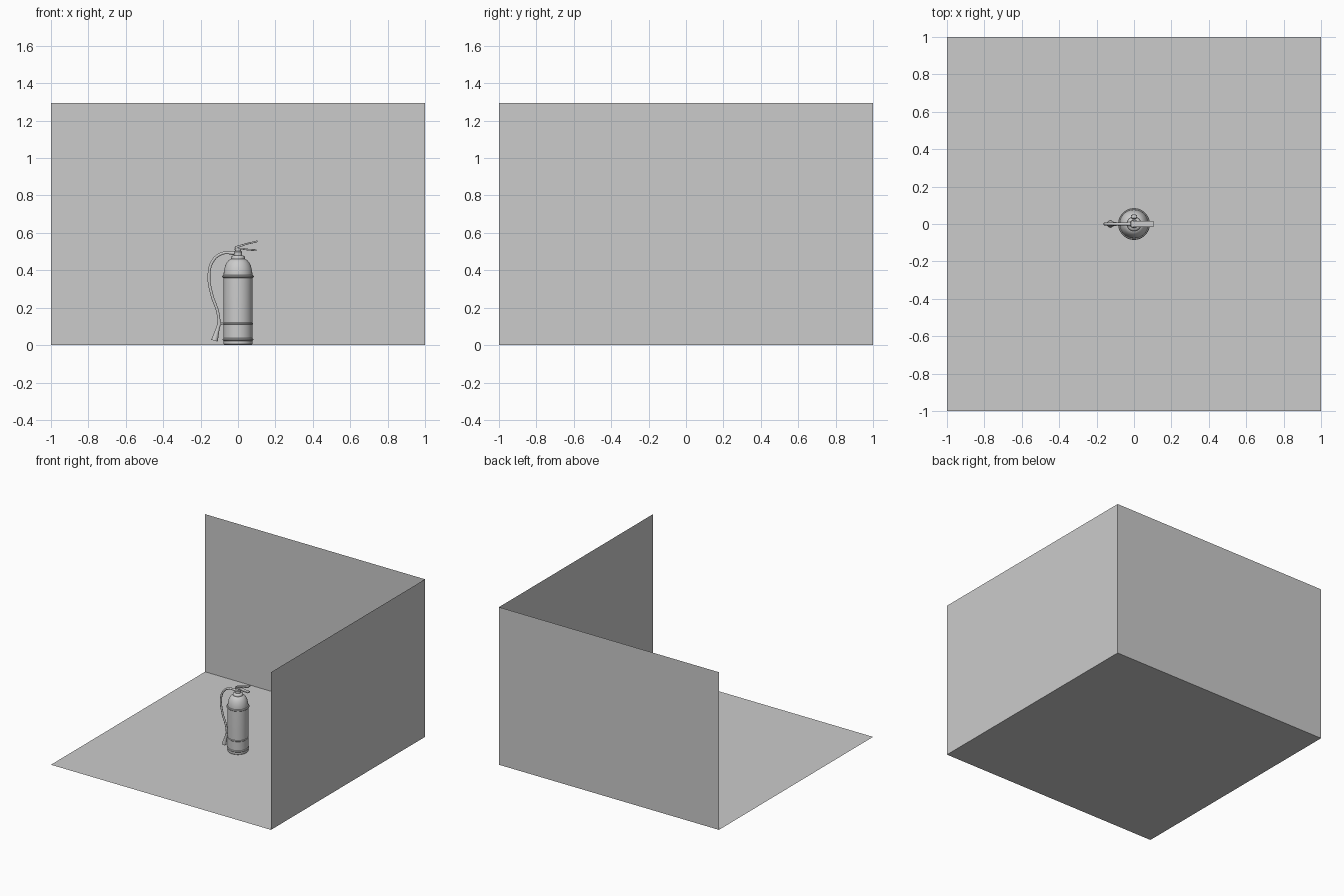
import bpy, bmesh, math
from mathutils import Vector, Matrix

if "Cube" in bpy.data.objects:
    bpy.data.objects.remove(bpy.data.objects["Cube"])


def finish(bm, name, angle=None):
    bmesh.ops.recalc_face_normals(bm, faces=bm.faces)
    me = bpy.data.meshes.new(name)
    bm.to_mesh(me)
    bm.free()
    ob = bpy.data.objects.new(name, me)
    bpy.context.collection.objects.link(ob)
    if angle:
        bpy.ops.object.select_all(action='DESELECT')
        ob.select_set(True)
        bpy.context.view_layer.objects.active = ob
        bpy.ops.object.shade_smooth_by_angle(angle=math.radians(angle))
    return ob


def quad(name, pts):
    bm = bmesh.new()
    bm.faces.new([bm.verts.new(p) for p in pts])
    me = bpy.data.meshes.new(name)
    bm.to_mesh(me)
    bm.free()
    bpy.context.collection.objects.link(bpy.data.objects.new(name, me))


def lathe(name, profile, matrix=Matrix(), seg=48, closed=False):
    """Revolve (radius, height) points round z, then place with matrix."""
    bm = bmesh.new()
    rings = [[bm.verts.new((r * math.cos(2 * math.pi * i / seg),
                            r * math.sin(2 * math.pi * i / seg), z))
              for i in range(seg)] for r, z in profile]
    pairs = list(zip(rings, rings[1:] + rings[:1])) if closed else list(zip(rings, rings[1:]))
    for a, b in pairs:
        for i in range(seg):
            j = (i + 1) % seg
            bm.faces.new((a[i], a[j], b[j], b[i]))
    if not closed:
        bm.faces.new(rings[0][::-1])
        bm.faces.new(rings[-1])
    bm.transform(matrix)
    return finish(bm, name, 35)


def band(name, r, z, h, t):
    """Raised ring round the cylinder with a chamfered section."""
    c = h * 0.3
    lathe(name, [(r - 0.003, z - h / 2), (r + t - c, z - h / 2), (r + t, z - h / 2 + c),
                 (r + t, z + h / 2 - c), (r + t - c, z + h / 2), (r - 0.003, z + h / 2)], closed=True)


def slab(name, outline, width):
    """Extrude an (x, z) outline symmetrically in y, with bevelled edges."""
    bm = bmesh.new()
    f = bm.faces.new([bm.verts.new((x, -width / 2, z)) for x, z in outline])
    new = bmesh.ops.extrude_face_region(bm, geom=[f])['geom']
    bmesh.ops.translate(bm, vec=(0, width, 0), verts=[v for v in new if isinstance(v, bmesh.types.BMVert)])
    ob = finish(bm, name, 35)
    bev = ob.modifiers.new("bevel", 'BEVEL')
    bev.width, bev.segments = 0.0015, 2


def aim(start, end):
    d = Vector(end) - Vector(start)
    return Matrix.Translation(start) @ d.to_track_quat('Z', 'Y').to_matrix().to_4x4()


# Floor and two walls
quad("floor", [(-1, -1, 0), (1, -1, 0), (1, 1, 0), (-1, 1, 0)])
quad("back_wall", [(-1, 1, 0), (1, 1, 0), (1, 1, 1.295), (-1, 1, 1.295)])
quad("right_wall", [(1, 1, 0), (1, -1, 0), (1, -1, 1.295), (1, 1, 1.295)])

# Cylinder with domed shoulder
R = 0.077
dome = [(0.03 + (R - 0.03) * math.cos(a), 0.372 + 0.09 * math.sin(a))
        for a in [math.pi / 2 * i / 10 for i in range(11)]]
lathe("tank", [(0.072, 0.001), (R, 0.006), (R, 0.2)] + dome)

# Raised bands
band("base_band", R, 0.030, 0.014, 0.005)
band("strap_band", R, 0.115, 0.014, 0.003)
band("shoulder_band", R, 0.367, 0.014, 0.008)

# Neck collar and valve
lathe("neck_collar", [(0.036, 0.458), (0.038, 0.462), (0.038, 0.470), (0.034, 0.476), (0.024, 0.480)], seg=32)
lathe("valve_body", [(0.022, 0.474), (0.022, 0.497), (0.017, 0.503), (0.017, 0.518)], seg=24)

# Levers
slab("carry_handle", [(-0.018, 0.508), (0.02, 0.511), (0.06, 0.505), (0.1, 0.503),
                      (0.1, 0.512), (0.06, 0.514), (0.02, 0.520), (-0.018, 0.518)], 0.03)
slab("squeeze_lever", [(-0.018, 0.518), (0.0, 0.520), (0.05, 0.538), (0.102, 0.549),
                       (0.106, 0.560), (0.05, 0.547), (0.0, 0.533), (-0.016, 0.528)], 0.032)
lathe("lever_pin", [(0.004, -0.02), (0.004, 0.02)], Matrix.Translation((-0.006, 0, 0.519)) @ Matrix.Rotation(math.pi / 2, 4, 'X'), 12)

# Pressure gauge on the back of the valve
lathe("gauge_stem", [(0.006, 0), (0.006, 0.026)], aim((0, 0.012, 0.492), (0, 0.04, 0.498)), 16)
lathe("gauge", [(0.013, 0), (0.017, 0.003), (0.017, 0.010), (0.014, 0.012), (0.013, 0.010)],
      aim((0, 0.034, 0.495), (0, 0.044, 0.503)), 24)

# Hose and its fitting
lathe("hose_fitting", [(0.010, 0), (0.010, 0.018), (0.008, 0.022)], aim((-0.016, 0, 0.492), (-0.05, 0, 0.493)), 16)
path = [(-0.03, 0.493), (-0.085, 0.490), (-0.135, 0.450), (-0.155, 0.370),
        (-0.140, 0.270), (-0.108, 0.175), (-0.100, 0.115)]
curve = bpy.data.curves.new("hose", 'CURVE')
curve.dimensions = '3D'
curve.bevel_depth, curve.bevel_resolution, curve.resolution_u = 0.008, 3, 8
curve.use_fill_caps = True
spline = curve.splines.new('BEZIER')
spline.bezier_points.add(len(path) - 1)
for p, (x, z) in zip(spline.bezier_points, path):
    p.co = (x, 0, z)
    p.handle_left_type = p.handle_right_type = 'AUTO'
bpy.context.collection.objects.link(bpy.data.objects.new("hose", curve))

# Discharge horn, hollow at the mouth
lathe("horn", [(0.009, 0), (0.010, 0.02), (0.011, 0.04), (0.018, 0.098), (0.016, 0.098), (0.009, 0.045)],
      aim((-0.100, 0, 0.118), (-0.127, 0, 0.02)), 24)

# Clip holding the hose to the strap
slab("hose_clip", [(-0.076, 0.109), (-0.094, 0.109), (-0.094, 0.121), (-0.076, 0.121)], 0.012)
lathe("clip_ring", [(0.008, 0.108), (0.012, 0.108), (0.012, 0.122), (0.008, 0.122)],
      Matrix.Translation((-0.1, 0, 0)), 20, True)
